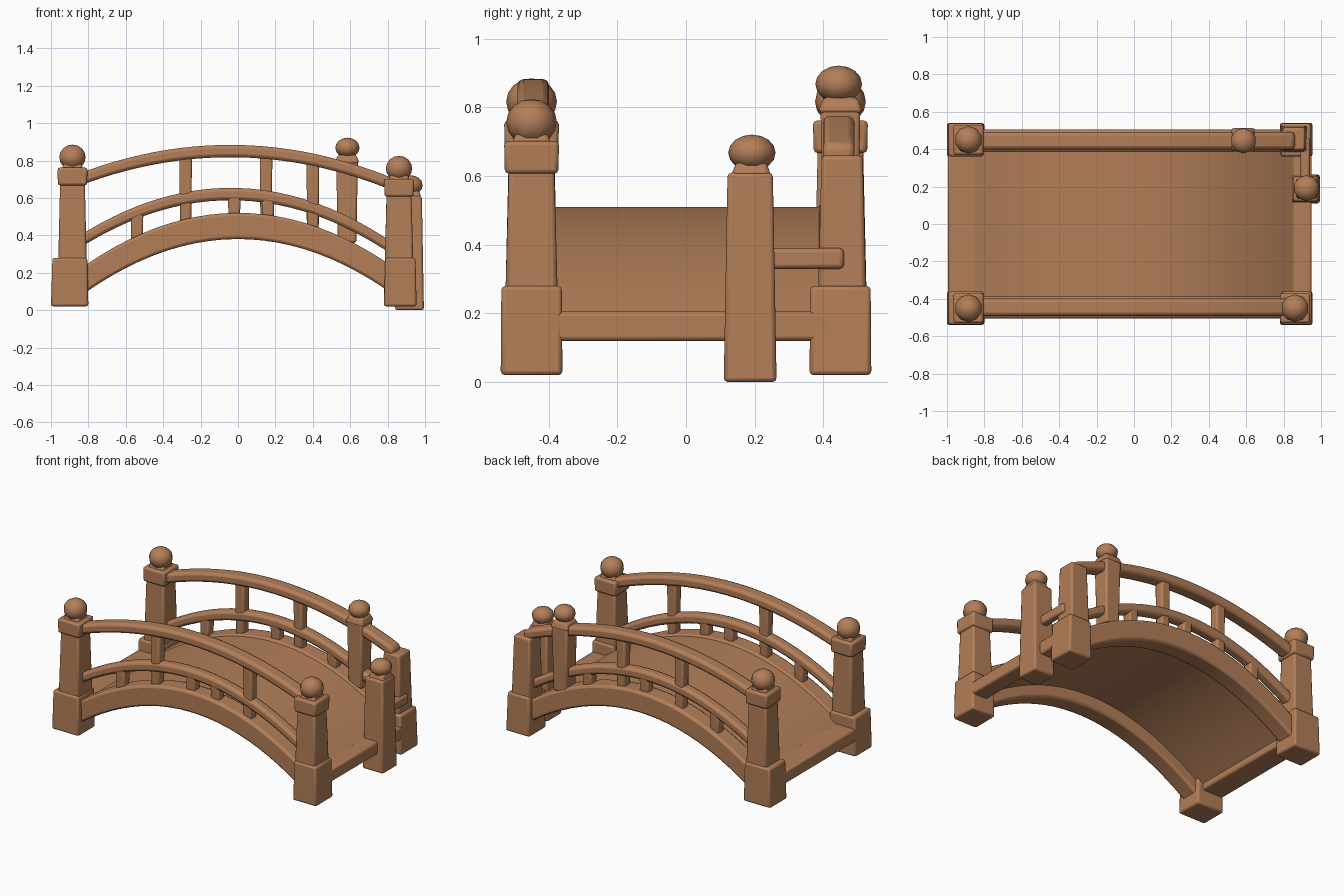
import bpy
import bmesh
from mathutils import Matrix

cube = bpy.data.objects.get("Cube")
if cube:
    bpy.data.objects.remove(cube, do_unlink=True)

# Single timber colour
wood = bpy.data.materials.new("warm_brown_wood")
WOOD = (0.45, 0.21, 0.098, 1.0)
wood.diffuse_color = WOOD
wood.use_nodes = True
wood.node_tree.nodes["Principled BSDF"].inputs["Base Color"].default_value = WOOD


def finish(name, bm, bevel=0.0):
    """Turn a bmesh into a rounded, smooth-shaded wooden part."""
    bmesh.ops.recalc_face_normals(bm, faces=bm.faces)
    mesh = bpy.data.meshes.new(name)
    bm.to_mesh(mesh)
    bm.free()
    mesh.materials.append(wood)
    ob = bpy.data.objects.new(name, mesh)
    bpy.context.collection.objects.link(ob)
    bpy.ops.object.select_all(action="DESELECT")
    ob.select_set(True)
    bpy.context.view_layer.objects.active = ob
    bpy.ops.object.shade_smooth_by_angle(angle=0.7)
    if bevel:
        mod = ob.modifiers.new("rounding", "BEVEL")
        mod.width = bevel
        mod.segments = 2
        mod.limit_method = "ANGLE"
    return ob


def loft(name, rings, bevel):
    """Skin a list of four-cornered rings into a closed bar."""
    bm = bmesh.new()
    loops = [[bm.verts.new(p) for p in ring] for ring in rings]
    for a, b in zip(loops, loops[1:]):
        for i in range(4):
            j = (i + 1) % 4
            bm.faces.new((a[i], a[j], b[j], b[i]))
    bm.faces.new(loops[0])
    bm.faces.new(loops[-1])
    return finish(name, bm, bevel)


def block(name, low, high, bevel=0.012):
    """Tapered block; low and high are (x0, x1, y0, y1, z)."""
    rings = [[(x0, y0, z), (x1, y0, z), (x1, y1, z), (x0, y1, z)]
             for x0, x1, y0, y1, z in (low, high)]
    return loft(name, rings, bevel)


def pillar(name, x, y, z0, z1, w0, w1):
    return block(name, (x - w0, x + w0, y - w0, y + w0, z0),
                 (x - w1, x + w1, y - w1, y + w1, z1))


def arch(name, x0, x1, y0, y1, bottom, top, bevel, steps=24):
    rings = []
    for i in range(steps + 1):
        x = x0 + (x1 - x0) * i / steps
        b, t = bottom(x), top(x)
        rings.append([(x, y0, b), (x, y1, b), (x, y1, t), (x, y0, t)])
    return loft(name, rings, bevel)


def knob(name, x, y, z, radius, half_height):
    bm = bmesh.new()
    bmesh.ops.create_uvsphere(bm, u_segments=10, v_segments=8, radius=1)
    bm.transform(Matrix.Translation((x, y, z))
                 @ Matrix.Diagonal((radius, radius, half_height, 1)))
    return finish(name, bm)


def curve(crest, drop, tilt=0.0):
    return lambda x: crest - drop * x * x - tilt * x


beam_top, beam_bottom = curve(0.52, 0.42), curve(0.38, 0.43)
mid_rail, top_rail = curve(0.62, 0.39, 0.03), curve(0.85, 0.235, 0.02)


def shifted(fn, dz):
    return lambda x: fn(x) + dz


# Thin arched walkway with a flat landing at each end
arch("deck", -0.87, 0.87, -0.42, 0.42,
     shifted(beam_top, -0.06), shifted(beam_top, -0.01), 0.008)
for label, x0, x1 in (("right", -0.995, -0.84), ("left", 0.84, 0.95)):
    block(label + "_landing", (x0, x1, -0.42, 0.42, 0.12), (x0, x1, -0.42, 0.42, 0.205))

# Side beams, rails and balusters
TALL = {"front": (-0.28, 0.40), "back": (-0.28, 0.15)}
SHORT = {"front": (-0.54, -0.02, 0.16), "back": (-0.54, -0.02, 0.40)}
for side, s in (("front", -1), ("back", 1)):
    y = 0.445 * s
    arch(side + "_beam", -0.88, 0.86, y - 0.06, y + 0.06, beam_bottom, beam_top, 0.015)
    for label, path, half in (("mid_rail", mid_rail, 0.036), ("top_rail", top_rail, 0.046)):
        arch(f"{side}_{label}", -0.88, 0.86, y - half, y + half,
             shifted(path, -0.033), shifted(path, 0.033), 0.018)
    for kind, path, spots in (("tall", top_rail, TALL), ("short", mid_rail, SHORT)):
        for i, x in enumerate(spots[side]):
            pillar(f"{side}_{kind}_baluster_{i + 1}", x, y,
                   beam_top(x) - 0.06, path(x), 0.03, 0.034)


def corner_post(name, x, x0, x1, y, cap_z):
    """Footed post centred on x with cap block and ball finial."""
    block(name + "_foot", (x0, x1, y - 0.09, y + 0.09, 0.02),
          (x0 + 0.008, x1 - 0.006, y - 0.088, y + 0.088, 0.28))
    pillar(name + "_shaft", x, y, 0.26, cap_z + 0.02, 0.076, 0.066)
    pillar(name + "_cap", x, y, cap_z, cap_z + 0.095, 0.078, 0.08)
    pillar(name + "_neck", x, y, cap_z + 0.08, cap_z + 0.12, 0.06, 0.045)
    knob(name + "_ball", x, y, cap_z + 0.15, 0.074, 0.068)


corner_post("front_right_post", -0.885, -1.0, -0.8, -0.45, 0.667)
corner_post("back_right_post", -0.885, -1.0, -0.8, 0.45, 0.667)
corner_post("front_left_post", 0.861, 0.78, 0.955, -0.45, 0.607)

# Plain, uncapped corner post
block("back_left_post_foot", (0.78, 0.955, 0.36, 0.54, 0.02),
      (0.785, 0.945, 0.362, 0.538, 0.28))
block("back_left_post_shaft", (0.785, 0.925, 0.385, 0.525, 0.26),
      (0.795, 0.915, 0.395, 0.515, 0.66))

# Intermediate post on the back railing
pillar("back_middle_post_shaft", 0.583, 0.45, 0.36, 0.80, 0.05, 0.058)
pillar("back_middle_post_cap", 0.583, 0.45, 0.785, 0.83, 0.066, 0.05)
knob("back_middle_post_ball", 0.585, 0.445, 0.868, 0.068, 0.054)

# Small gate post and its short crossbar
pillar("gate_post_shaft", 0.917, 0.187, 0.0, 0.61, 0.077, 0.066)
pillar("gate_post_neck", 0.922, 0.19, 0.60, 0.64, 0.058, 0.045)
knob("gate_post_ball", 0.922, 0.192, 0.668, 0.069, 0.053)
block("gate_crossbar", (0.89, 0.94, 0.2, 0.46, 0.33), (0.89, 0.94, 0.2, 0.46, 0.39))
